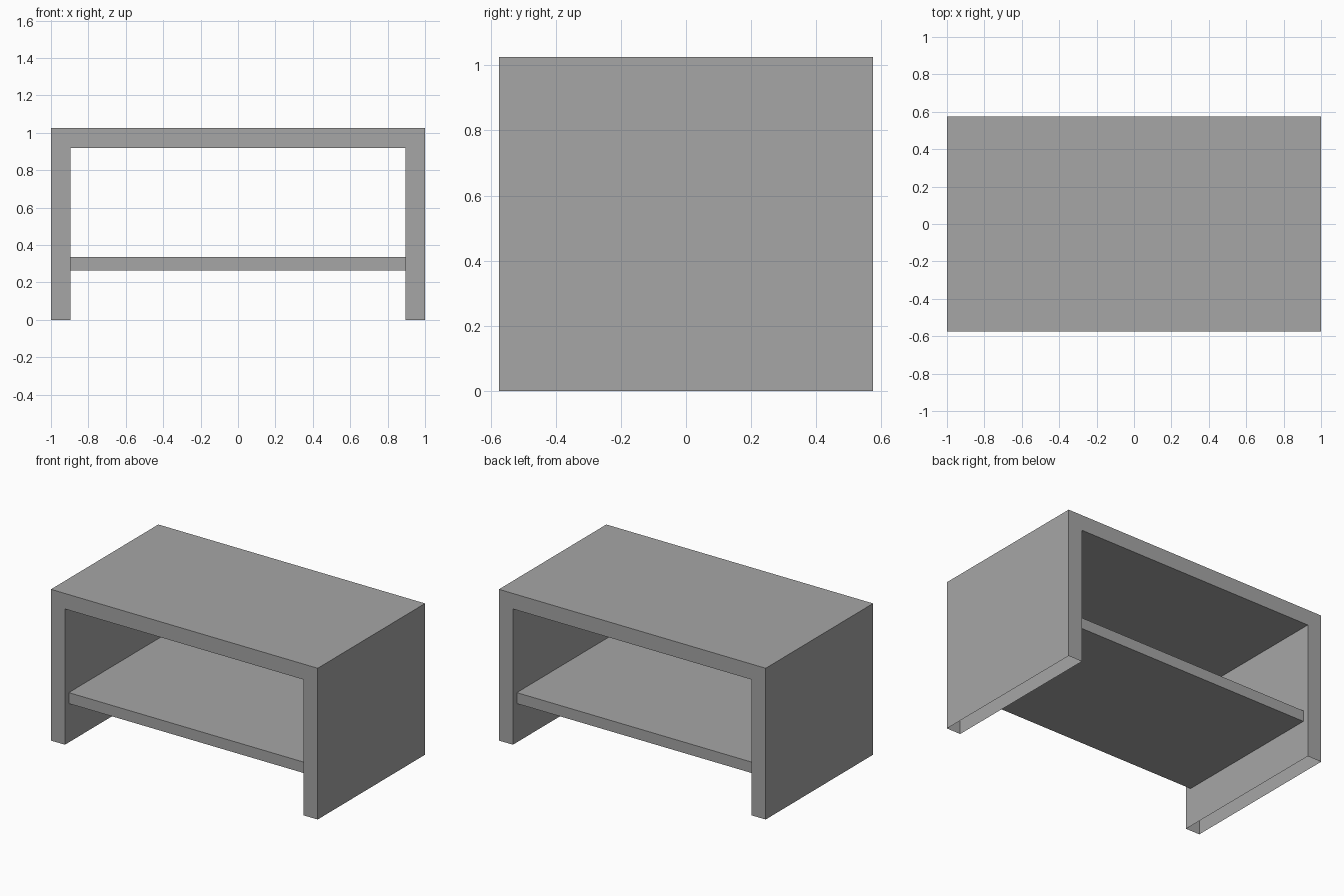
import bpy
import bmesh

cube = bpy.data.objects.get("Cube")
if cube:
    bpy.data.objects.remove(cube, do_unlink=True)

W, D, H = 1.0, 0.575, 1.025      # half width, half depth, height
T = 0.105                        # panel thickness
SHELF_D, SHELF_LOW, SHELF_HIGH = 0.533, 0.263, 0.337

grey = bpy.data.materials.new("plain_grey")
grey.use_nodes = True
colour = (0.38, 0.38, 0.38, 1)
grey.diffuse_color = colour
grey.node_tree.nodes["Principled BSDF"].inputs["Base Color"].default_value = colour


def extruded(name, profile, half_depth, open_base=False):
    """Extrude an x-z profile along y; optionally leave faces at z = 0 open."""
    bm = bmesh.new()
    face = bm.faces.new([bm.verts.new((x, -half_depth, z)) for x, z in profile])
    moved = bmesh.ops.extrude_face_region(bm, geom=[face], use_keep_orig=True)["geom"]
    bmesh.ops.translate(bm, vec=(0, 2 * half_depth, 0),
                        verts=[g for g in moved if isinstance(g, bmesh.types.BMVert)])
    bmesh.ops.recalc_face_normals(bm, faces=bm.faces[:])
    if open_base:
        base = [f for f in bm.faces if all(v.co.z < 0.001 for v in f.verts)]
        bmesh.ops.delete(bm, geom=base, context="FACES")
    mesh = bpy.data.meshes.new(name)
    bm.to_mesh(mesh)
    bm.free()
    mesh.materials.append(grey)
    obj = bpy.data.objects.new(name, mesh)
    bpy.context.collection.objects.link(obj)
    return obj


# Top and both side panels as one hollow shell, open under the feet
half = [(W - T, H - T), (W - T, 0), (W, 0), (W, H)]
extruded("table_frame", half + [(-x, z) for x, z in reversed(half)], D, open_base=True)

# Lower shelf, set back slightly at front and rear
extruded("lower_shelf", [(T - W, SHELF_LOW), (W - T, SHELF_LOW),
                         (W - T, SHELF_HIGH), (T - W, SHELF_HIGH)], SHELF_D)
